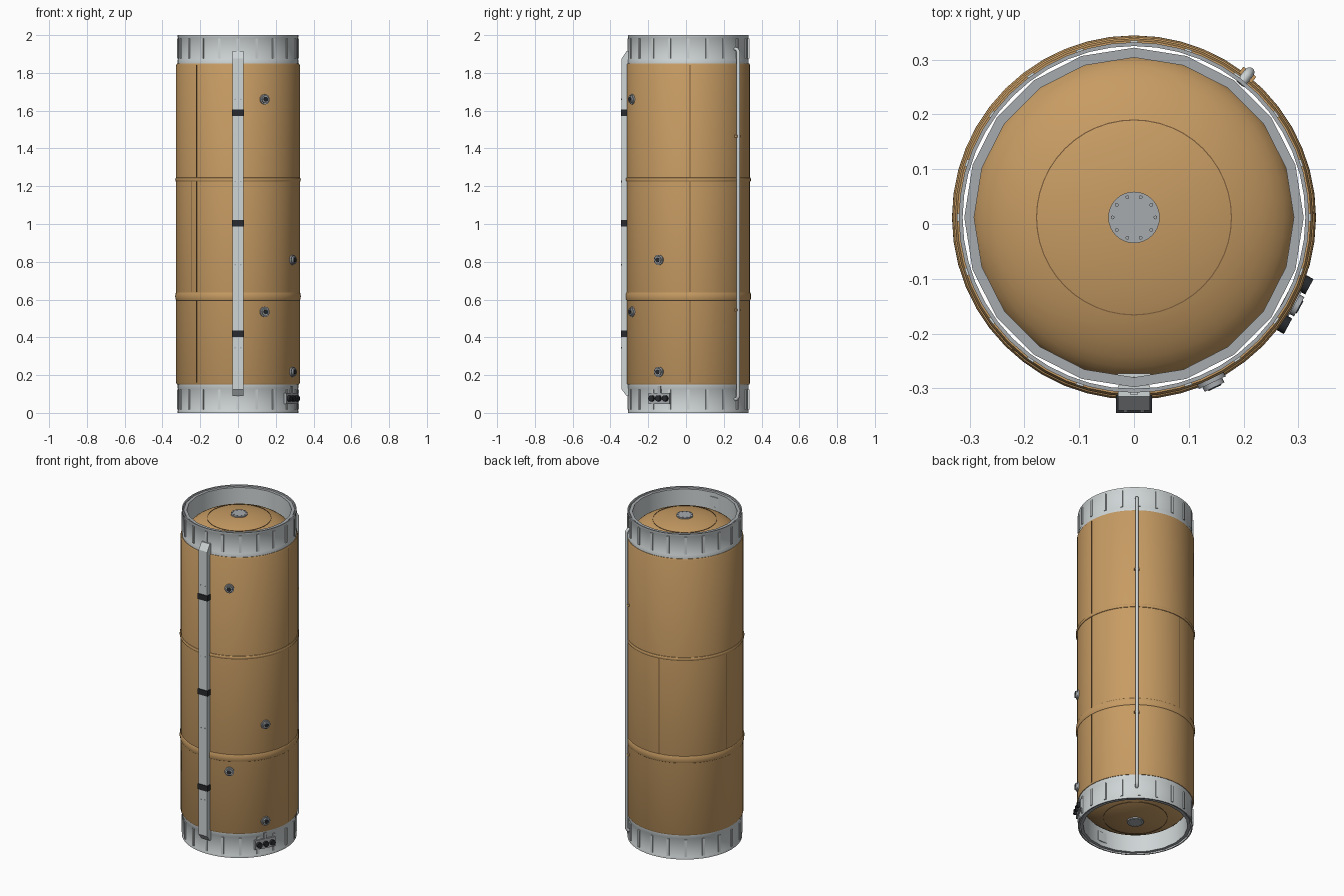
import bpy, bmesh, math
from mathutils import Matrix, Vector

if "Cube" in bpy.data.objects:
    bpy.data.objects.remove(bpy.data.objects["Cube"])

CY = 0.012          # tank axis offset in y
BODY_R = 0.327


def material(name, rgb):
    m = bpy.data.materials.new(name)
    m.use_nodes = True
    m.diffuse_color = (*rgb, 1)
    node = m.node_tree.nodes["Principled BSDF"]
    node.inputs["Base Color"].default_value = (*rgb, 1)
    node.inputs["Roughness"].default_value = 0.6
    return m


TAN = material("tan insulation", (0.57, 0.33, 0.125))
SEAM = material("dark tan seam", (0.20, 0.11, 0.045))
LIGHT = material("light grey metal", (0.62, 0.66, 0.67))
MID = material("mid grey metal", (0.39, 0.41, 0.43))
BLACK = material("black rubber", (0.02, 0.023, 0.026))


def finish(name, bm, mats, rule=None):
    """Turn a bmesh into a smooth-by-angle object with rule-based colours."""
    bmesh.ops.recalc_face_normals(bm, faces=bm.faces)
    if rule:
        bm.normal_update()
        for f in bm.faces:
            f.material_index = rule(f)
    mesh = bpy.data.meshes.new(name)
    bm.to_mesh(mesh)
    bm.free()
    for m in mats:
        mesh.materials.append(m)
    ob = bpy.data.objects.new(name, mesh)
    bpy.context.collection.objects.link(ob)
    bpy.ops.object.select_all(action='DESELECT')
    ob.select_set(True)
    bpy.context.view_layer.objects.active = ob
    bpy.ops.object.shade_smooth_by_angle(angle=math.radians(30))
    return ob


def lathe(name, profile, mats, segs=48, closed=True, flip=False, rule=None):
    """Revolve (radius, z) points about the tank axis; flip mirrors top to bottom."""
    bm = bmesh.new()
    rings = []
    for r, z in profile:
        z = 2 - z if flip else z
        if r == 0:
            rings.append([bm.verts.new((0, CY, z))] * segs)
            continue
        ring = []
        for i in range(segs):
            a = math.tau * i / segs + math.pi / 2
            ring.append(bm.verts.new((r * math.cos(a), CY + r * math.sin(a), z)))
        rings.append(ring)
    pairs = list(zip(rings, rings[1:]))
    if closed:
        pairs.append((rings[-1], rings[0]))
    for lo, hi in pairs:
        for i in range(segs):
            j = (i + 1) % segs
            quad = dict.fromkeys((lo[i], lo[j], hi[j], hi[i]))
            bm.faces.new(list(quad))
    return finish(name, bm, mats, rule)


def radial(az, r, z):
    """Frame on the tank wall: local x points outward, y around, z up."""
    return (Matrix.Translation((0, CY, 0)) @ Matrix.Rotation(math.radians(az), 4, 'Z')
            @ Matrix.Translation((r, 0, z)))


def add_box(bm, frame, size, at=(0, 0, 0)):
    bmesh.ops.create_cube(bm, size=1, matrix=frame @ Matrix.Translation(at)
                          @ Matrix.Diagonal((*size, 1)))


def add_disc(bm, frame, r, depth, at=(0, 0, 0), axis='Y', segs=20):
    turn = Matrix.Rotation(math.pi / 2, 4, 'Y') if axis == 'Y' else Matrix()
    bmesh.ops.create_cone(bm, cap_ends=True, segments=segs, radius1=r, radius2=r,
                          depth=depth, matrix=frame @ Matrix.Translation(at) @ turn)


def flat_rule(f):
    return 1 if abs(f.normal.z) > 0.9 else 0


# Main insulated shell with rounded lips
lathe("tank_shell", [(0.314, 0.15), (0.323, 0.15), (BODY_R, 0.158), (BODY_R, 1.842),
                     (0.323, 1.85), (0.314, 1.85)], [TAN])

# Raised circumferential bands
for name, z, half in (("upper_band", 1.235, 0.011), ("lower_band", 0.617, 0.022)):
    arc = [(BODY_R - 0.001 + 0.0065 * math.sin(math.pi * k / 6),
            z - half * math.cos(math.pi * k / 6)) for k in range(7)]
    lathe(name, arc, [TAN])

# Vertical insulation seams: lower, middle and upper bays
bays = ((0.16, 0.595), (0.64, 1.224), (1.246, 1.842))
bm = bmesh.new()
for az, used in ((1.5, (0, 1, 2)), (99, (1,)), (170, (1,)), (221.5, (1,)), (227.7, (0, 1, 2))):
    for b in used:
        z0, z1 = bays[b]
        add_box(bm, radial(az, BODY_R - 0.001, (z0 + z1) / 2), (0.004, 0.005, z1 - z0))
finish("insulation_seams", bm, [SEAM])

# End assemblies, identical at top and bottom
dome_r, dome_z, dome_h = 0.296, 1.85, 0.118


def dome_height(r):
    return dome_z + dome_h * math.sqrt(1 - (r / dome_r) ** 2)


for end, flip in (("top", False), ("bottom", True)):
    lathe(end + "_skirt", [(0.313, 1.845), (0.320, 1.845), (0.320, 1.87), (0.318, 1.874),
                           (0.318, 1.985), (0.320, 1.989), (0.320, 2.0), (0.313, 2.0)],
          [LIGHT, MID], flip=flip, rule=flat_rule)
    lathe(end + "_inner_ring", [(0.292, 1.82), (0.310, 1.82), (0.310, 1.995), (0.292, 1.995)],
          [LIGHT, MID], segs=20, flip=flip, rule=flat_rule)

    # Domed bulkhead with a seam circle
    curve = [(dome_r * math.cos(k * math.pi / 24), dome_z + dome_h * math.sin(k * math.pi / 24))
             for k in range(12)] + [(0, dome_z + dome_h)]
    lathe(end + "_dome", curve, [TAN], closed=False, flip=flip)
    zs = dome_height(0.178)
    lathe(end + "_dome_seam", [(0.177, zs - 0.004), (0.177, zs + 0.002), (0.179, zs + 0.002),
                               (0.179, zs - 0.004)], [SEAM], flip=flip)

    # Hatch cover and its bolt circle
    apex = dome_z + dome_h
    lathe(end + "_hatch", [(0.047, apex - 0.006), (0.047, apex + 0.006), (0, apex + 0.006)],
          [MID], segs=32, closed=False, flip=flip)
    bm = bmesh.new()
    for k in range(10):
        z = apex + 0.007
        add_disc(bm, radial(36 * k, 0.039, 2 - z if flip else z), 0.0035, 0.004,
                 axis='Z', segs=8)
    finish(end + "_hatch_bolts", bm, [MID])

    # Stiffening ribs around the skirt, and the inner access plate
    bm = bmesh.new()
    for k in range(20):
        add_box(bm, radial(18 * k, 0.319, 0.07 if flip else 1.93), (0.008, 0.014, 0.105))
    finish(end + "_skirt_ribs", bm, [LIGHT])
    bm = bmesh.new()
    add_box(bm, radial(270, 0.288, 0.06 if flip else 1.94), (0.006, 0.06, 0.06))
    finish(end + "_access_plate", bm, [LIGHT])

# Cable raceway with sloping ends
bm = bmesh.new()
outline = ((-0.295, 0.09), (-0.315, 0.09), (-0.341, 0.125), (-0.341, 1.875),
           (-0.315, 1.915), (-0.295, 1.915))
face = bm.faces.new([bm.verts.new((-0.029, y, z)) for y, z in outline])
ext = bmesh.ops.extrude_face_region(bm, geom=[face])
bmesh.ops.translate(bm, vec=(0.058, 0, 0),
                    verts=[v for v in ext["geom"] if isinstance(v, bmesh.types.BMVert)])
finish("cable_raceway", bm, [LIGHT])

bm = bmesh.new()
for z in (1.59, 1.005, 0.42):
    add_box(bm, radial(270, 0.3385, z), (0.037, 0.066, 0.034))
finish("raceway_clamps", bm, [BLACK])

bm = bmesh.new()
for z in (1.66, 1.225, 0.785, 0.345):
    for side in (-1, 1):
        add_disc(bm, radial(270, 0.353, z), 0.004, 0.004, at=(0, side * 0.015, 0), segs=8)
finish("raceway_bolts", bm, [MID])

# Wall ports: flange, collar and dark bore
flange, bore = bmesh.new(), bmesh.new()
for az, z in ((-64.6, 1.66), (-64.6, 0.535), (-28.4, 0.81), (-28.4, 0.217)):
    frame = radial(az, BODY_R, z)
    add_disc(flange, frame, 0.027, 0.014)
    add_disc(flange, frame, 0.02, 0.026, at=(0.003, 0, 0))
    add_disc(bore, frame, 0.013, 0.004, at=(0.016, 0, 0))
finish("port_flanges", flange, [MID])
finish("port_bores", bore, [BLACK])

# Umbilical connector panel on the lower skirt
frame = radial(-28.4, 0.319, 0.077)
bm = bmesh.new()
add_box(bm, frame, (0.014, 0.126, 0.058))
add_box(bm, frame, (0.01, 0.018, 0.04), at=(0, 0, 0.045))
finish("connector_panel", bm, [MID])
bm = bmesh.new()
for k in (-1, 0, 1):
    add_disc(bm, frame, 0.016, 0.022, at=(0.012, k * 0.041, 0))
finish("connector_plugs", bm, [BLACK])

# External feed pipe bending into both skirts
pipe_az = 51.5
path = [(0.312, 0.072), (0.33, 0.075), (0.339, 0.09), (0.339, 1.91), (0.33, 1.925), (0.312, 1.928)]
curve = bpy.data.curves.new("feed_pipe", 'CURVE')
curve.dimensions = '3D'
curve.bevel_depth = 0.0095
curve.bevel_resolution = 3
curve.use_fill_caps = True
line = curve.splines.new('POLY')
line.points.add(len(path) - 1)
for p, (r, z) in zip(line.points, path):
    p.co = (*(radial(pipe_az, r, z) @ Vector((0, 0, 0))), 1)
line.use_smooth = True
curve.materials.append(LIGHT)
bpy.context.collection.objects.link(bpy.data.objects.new("feed_pipe", curve))

bm = bmesh.new()
for z in (1.465, 0.545):
    add_box(bm, radial(pipe_az, 0.332, z), (0.016, 0.03, 0.012))
finish("pipe_brackets", bm, [TAN])
